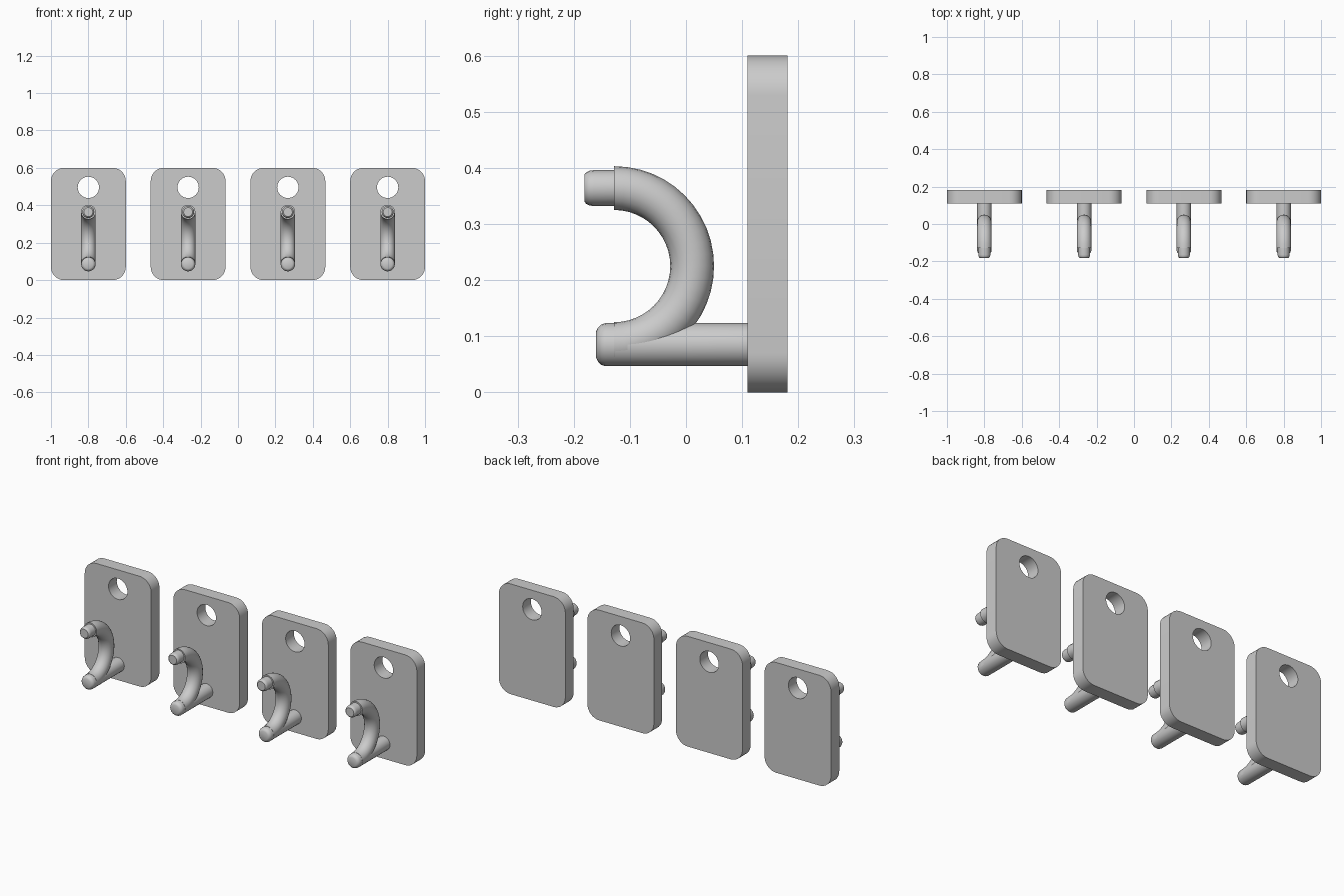
import bpy, bmesh
from math import sin, cos, pi

if "Cube" in bpy.data.objects:
    bpy.data.objects.remove(bpy.data.objects["Cube"])

SIDES = 20


def finish(bm, name, angle=0.6):
    bmesh.ops.recalc_face_normals(bm, faces=bm.faces)
    mesh = bpy.data.meshes.new(name)
    bm.to_mesh(mesh)
    bm.free()
    obj = bpy.data.objects.new(name, mesh)
    bpy.context.collection.objects.link(obj)
    bpy.ops.object.select_all(action='DESELECT')
    obj.select_set(True)
    bpy.context.view_layer.objects.active = obj
    bpy.ops.object.shade_smooth_by_angle(angle=angle)
    return obj


def tube(name, x, rings):
    """Loft circles through rings of (y, z, radius, path direction angle)."""
    bm = bmesh.new()
    loops = []
    for y, z, r, a in rings:
        loop = []
        for i in range(SIDES):
            t = 2 * pi * i / SIDES
            u, v = r * cos(t), r * sin(t)
            loop.append(bm.verts.new((x + u, y - v * sin(a), z + v * cos(a))))
        loops.append(loop)
    for p, q in zip(loops, loops[1:]):
        for i in range(SIDES):
            j = (i + 1) % SIDES
            bm.faces.new((p[i], p[j], q[j], q[i]))
    bm.faces.new(loops[0])
    bm.faces.new(loops[-1])
    return finish(bm, name)


def plate(name, x):
    """Rounded rectangle with a round screw hole, extruded in depth."""
    w, h, r, y0, depth = 0.2, 0.6, 0.07, 0.11, 0.071
    outline = []
    for k, (cx, cz) in enumerate([(w - r, h - r), (r - w, h - r), (r - w, r), (w - r, r)]):
        for i in range(9):
            a = pi / 2 * (k + i / 8)
            outline.append((cx + r * cos(a), cz + r * sin(a)))
    hole = [(0.057 * cos(2 * pi * i / 32), 0.496 + 0.057 * sin(2 * pi * i / 32)) for i in range(32)]
    bm = bmesh.new()
    edges = []
    for pts in (outline, hole):
        vs = [bm.verts.new((x + px, y0, pz)) for px, pz in pts]
        edges += [bm.edges.new((vs[i - 1], vs[i])) for i in range(len(vs))]
    bmesh.ops.triangle_fill(bm, edges=edges, use_beauty=True)
    ext = bmesh.ops.extrude_face_region(bm, geom=bm.faces[:], use_keep_orig=True)
    moved = [g for g in ext['geom'] if isinstance(g, bmesh.types.BMVert)]
    bmesh.ops.translate(bm, verts=moved, vec=(0, depth, 0))
    return finish(bm, name)


# hook bend: three o'clock half circle from the lower peg up to the tip
BY, BZ, BR = -0.128, 0.225, 0.139
bend = []
for i in range(25):
    a = -pi / 2 + pi * i / 24
    bend.append((BY + BR * cos(a), BZ + BR * sin(a), 0.039, a + pi / 2))

# four hooks in a row
for n in range(4):
    x = -0.8 + n * 1.6 / 3
    plate(f"back_plate_{n + 1}", x)
    tube(f"lower_peg_{n + 1}", x, [
        (-0.160, 0.085, 0.024, 0), (-0.157, 0.085, 0.030, 0),
        (-0.151, 0.085, 0.036, 0), (-0.143, 0.085, 0.0385, 0),
        (0.112, 0.085, 0.0385, 0)])
    tube(f"hook_bend_{n + 1}", x, bend)
    tube(f"hook_tip_{n + 1}", x, [
        (-0.181, 0.364, 0.024, 0), (-0.178, 0.364, 0.028, 0),
        (-0.172, 0.364, 0.031, 0), (-0.164, 0.364, 0.032, 0),
        (-0.120, 0.364, 0.032, 0)])
